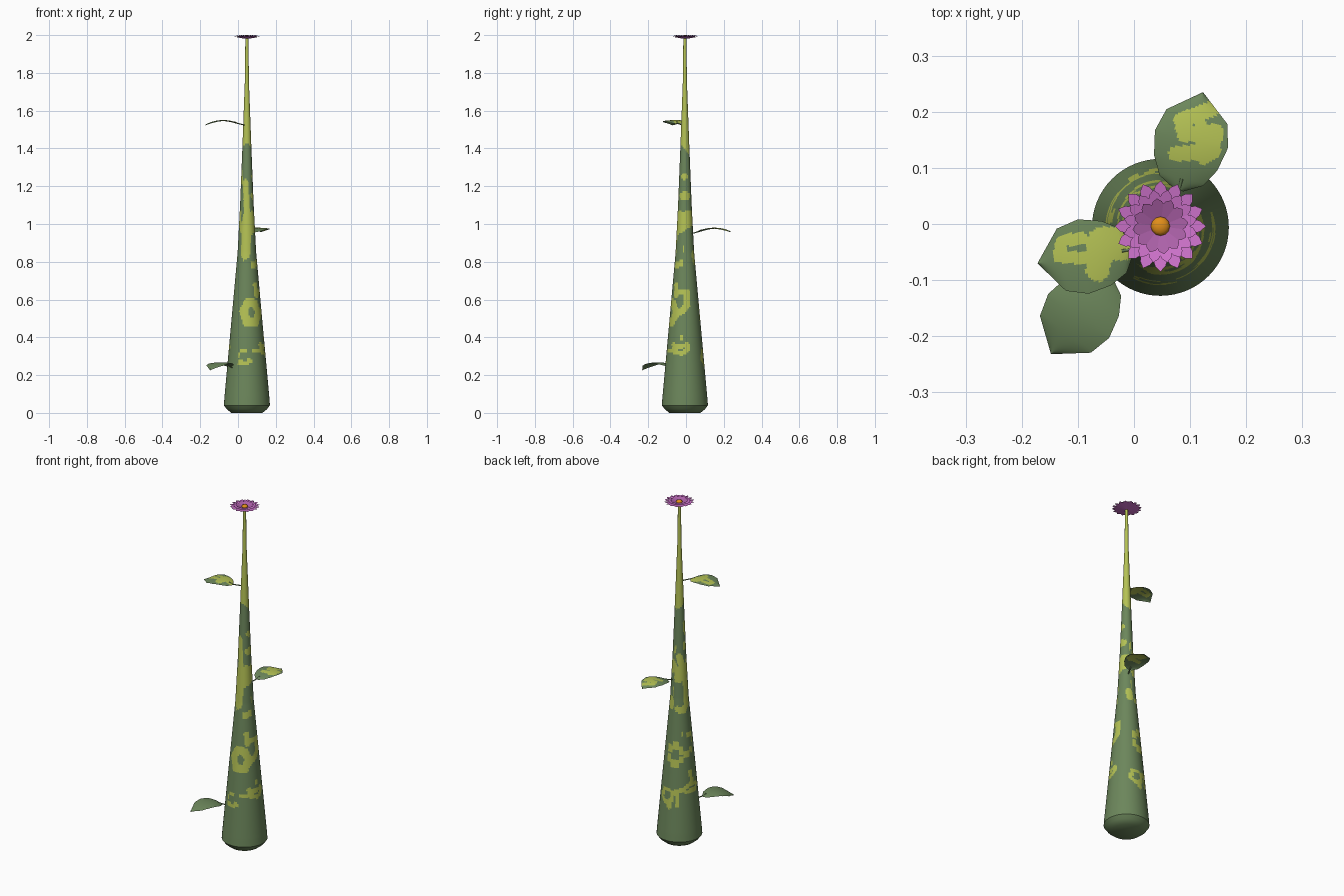
import bpy, bmesh, math
from mathutils import Vector

if "Cube" in bpy.data.objects:
    bpy.data.objects.remove(bpy.data.objects["Cube"])

CX, CY = 0.047, -0.006          # stem axis


def material(name, r, g, b):
    m = bpy.data.materials.new(name)
    m.diffuse_color = (r, g, b, 1)
    m.use_nodes = True
    m.node_tree.nodes["Principled BSDF"].inputs["Base Color"].default_value = m.diffuse_color
    return m


GREEN = material("dark green", 0.15, 0.24, 0.105)
LIME = material("yellow green", 0.46, 0.54, 0.09)
PINK = material("petal magenta", 0.62, 0.17, 0.60)
PURPLE = material("petal purple", 0.42, 0.12, 0.40)
ORANGE = material("orange", 0.75, 0.27, 0.01)


def finish(bm, name, mats, angle=40):
    me = bpy.data.meshes.new(name)
    bm.to_mesh(me)
    bm.free()
    ob = bpy.data.objects.new(name, me)
    bpy.context.collection.objects.link(ob)
    for m in mats:
        me.materials.append(m)
    bpy.context.view_layer.objects.active = ob
    ob.select_set(True)
    bpy.ops.object.shade_smooth_by_angle(angle=math.radians(angle))
    ob.select_set(False)
    return ob


def interp(table, t):
    for (a, va), (b, vb) in zip(table, table[1:]):
        if t <= b:
            return va + (vb - va) * (t - a) / (b - a)
    return table[-1][1]


def on_stroke(px, py, pts, width, wrap=None):
    """True when a point lies on a painted polyline; wrap scales angles to arc length."""
    def local(q):
        if wrap is None:
            return Vector((q[0] - px, q[1] - py))
        d = (q[0] - px + 180) % 360 - 180
        return Vector((math.radians(d) * wrap, q[1] - py))
    for a, b in zip(pts, pts[1:]):
        a, b = local(a), local(b)
        d = b - a
        t = max(0, min(1, -a.dot(d) / max(d.dot(d), 1e-9)))
        if (a + d * t).length < width:
            return True
    return False


# Stem: tapering lathe, with markings given as (angle, height) strokes
PROFILE = [(0, 0.082), (0.02, 0.107), (0.04, 0.122), (0.08, 0.119), (0.53, 0.078),
           (0.85, 0.049), (1.1, 0.036), (1.4, 0.024), (1.75, 0.011), (1.99, 0.008)]
STEM_MARKS = [
    ([(-105, .54), (-85, .585), (-55, .58), (-38, .53), (-55, .48), (-90, .48), (-105, .54)], .022),
    ([(-38, .52), (-10, .54), (8, .57), (10, .64), (-25, .64)], .018),
    ([(-42, .62), (-47, .68)], .014),
    ([(-40, .36), (-37, .325), (-10, .315), (10, .335), (5, .36)], .013),
    ([(-100, .84), (-95, .93), (-85, 1.04)], .026),
    ([(-85, 1.04), (-105, 1.22)], .016),
    ([(-90, .98), (-40, 1.0), (0, 1.02), (40, 1.03)], .045),
    ([(-20, 1.15), (20, 1.15)], .02),
    ([(-15, 1.25), (5, 1.25)], .015),
    ([(72, .80), (66, .84)], .018),
    ([(125, 1.09), (150, 1.02), (172, .93), (170, .81), (145, .78), (115, .79)], .018),
    ([(165, .43), (172, .37), (137, .335), (105, .32), (92, .23)], .012),
    ([(172, .36), (195, .35)], .011),
    ([(120, .33), (118, .24)], .010),
    ([(90, .33), (68, .325), (62, .28), (80, .255), (95, .27)], .012),
    ([(200, 1.22), (190, 1.28)], .014),
]


def stem():
    bm = bmesh.new()
    n = 64
    zs = [0, .02, .04] + [.04 + .0093 * i for i in range(1, 155)] + [1.6, 1.75, 1.99]
    rings = []
    for z in zs:
        r = interp(PROFILE, z)
        rings.append([bm.verts.new((CX + r * math.cos(math.tau * k / n),
                                    CY + r * math.sin(math.tau * k / n), z)) for k in range(n)])
    bm.faces.new(rings[0][::-1])
    bm.faces.new(rings[-1]).material_index = 1
    for i in range(len(zs) - 1):
        z = (zs[i] + zs[i + 1]) / 2
        r = interp(PROFILE, z)
        for k in range(n):
            j = (k + 1) % n
            f = bm.faces.new((rings[i][k], rings[i][j], rings[i + 1][j], rings[i + 1][k]))
            ang = 360 * (k + .5) / n
            top = z > 1.395 - .03 * math.sin(math.radians(ang))
            if top or any(on_stroke(ang, z, p, w, r) for p, w in STEM_MARKS):
                f.material_index = 1
    finish(bm, "stem", [GREEN, LIME])


# Leaves: arched blades with angular outline, plus a thin stalk
OUTLINE = [(0, .008), (.1, .04), (.28, .058), (.52, .067), (.75, .056), (1, 0)]


def leaf(name, base, tip, z0, arch, droop, marks):
    bm = bmesh.new()
    b, t = Vector(base), Vector(tip)
    axis = t - b
    perp = Vector((-axis.y, axis.x)).normalized()
    nu, nv = 40, 30
    grid = []
    for i in range(nu + 1):
        u = i / nu
        row = []
        for j in range(nv + 1):
            s = 2 * j / nv - 1
            p = b + axis * u + perp * s * max(interp(OUTLINE, u), 1e-5)
            z = z0 + arch * 4 * u * (1 - u) - droop * u * u - .005 * s * s
            row.append(bm.verts.new((p.x, p.y, z)))
        grid.append(row)
    for i in range(nu):
        for j in range(nv):
            f = bm.faces.new((grid[i][j], grid[i + 1][j], grid[i + 1][j + 1], grid[i][j + 1]))
            c = f.calc_center_median()
            if any(on_stroke(c.x, c.y, p, w) for p, w in marks):
                f.material_index = 1
    bmesh.ops.remove_doubles(bm, verts=bm.verts, dist=1e-4)
    bmesh.ops.recalc_face_normals(bm, faces=bm.faces)
    if sum(f.normal.z for f in bm.faces) < 0:
        bmesh.ops.reverse_faces(bm, faces=bm.faces)
    finish(bm, name, [GREEN, LIME])

    # Stalk
    cu = bpy.data.curves.new(name + "_stalk", 'CURVE')
    cu.dimensions = '3D'
    cu.bevel_depth = .003
    cu.bevel_resolution = 1
    sp = cu.splines.new('POLY')
    sp.points.add(2)
    c = Vector((CX, CY))
    d = (b - c).normalized()
    s = c + d * (interp(PROFILE, z0) - .006)
    inner = b + axis * .12
    for pt, co in zip(sp.points, ((s.x, s.y, z0 - .012), (b.x, b.y, z0 - .002),
                                  (inner.x, inner.y, z0 + arch * .4))):
        pt.co = (*co, 1)
    cu.materials.append(GREEN)
    bpy.context.collection.objects.link(bpy.data.objects.new(name + "_stalk", cu))


# Flower: rings of pointed petals, slightly cupped
def petals(name, count, length, width, z_in, z_out, mat, turn):
    bm = bmesh.new()
    rows = [(.12, .25), (.45, .75), (.7, 1), (.88, .7), (1, 0)]
    for k in range(count):
        a = math.tau * (k + turn) / count
        d, p = Vector((math.cos(a), math.sin(a), 0)), Vector((-math.sin(a), math.cos(a), 0))
        prev = None
        for u, w in rows:
            o = Vector((CX, CY + .002, z_in + (z_out - z_in) * u)) + d * length * u
            if w:
                cur = [bm.verts.new(o - p * width * w), bm.verts.new(o + p * width * w)]
            else:
                cur = [bm.verts.new(o)]
            if prev:
                bm.faces.new([prev[0]] + cur + [prev[1]] if len(cur) == 1
                             else (prev[0], cur[0], cur[1], prev[1]))
            prev = cur
    for f in bm.faces:
        f.normal_update()
        if f.normal.z < 0:
            f.normal_flip()
    finish(bm, name, [mat])


stem()
leaf("upper_leaf", (-.002, -.045), (-.172, -.07), 1.535, .017, .008,
     [([(-.095, -.025), (-.128, -.03), (-.134, -.058), (-.1, -.06), (-.07, -.06)], .011),
      ([(-.02, -.035), (-.055, -.035)], .03),
      ([(-.055, -.04), (-.065, -.082)], .021)])
leaf("middle_leaf", (.08, .06), (.123, .235), .96, .02, -.002,
     [([(.14, .205), (.085, .185), (.09, .16), (.145, .165), (.14, .13), (.075, .125)], .014),
      ([(.12, .17), (.125, .12)], .014)])
leaf("lower_leaf", (-.045, -.09), (-.148, -.232), .25, .022, .02, [])

petals("outer_petals", 16, .081, .0135, 1.979, 1.994, PINK, 0)
petals("middle_petals", 16, .066, .012, 1.979, 1.999, PINK, .5)
petals("inner_petals", 12, .05, .012, 1.981, 2.0, PURPLE, .25)

# Flower centre
bm = bmesh.new()
bmesh.ops.create_uvsphere(bm, u_segments=12, v_segments=8, radius=1)
for v in bm.verts:
    v.co = (CX + v.co.x * .017, CY + .002 + v.co.y * .017, 1.99 + v.co.z * .01)
finish(bm, "flower_centre", [ORANGE])
